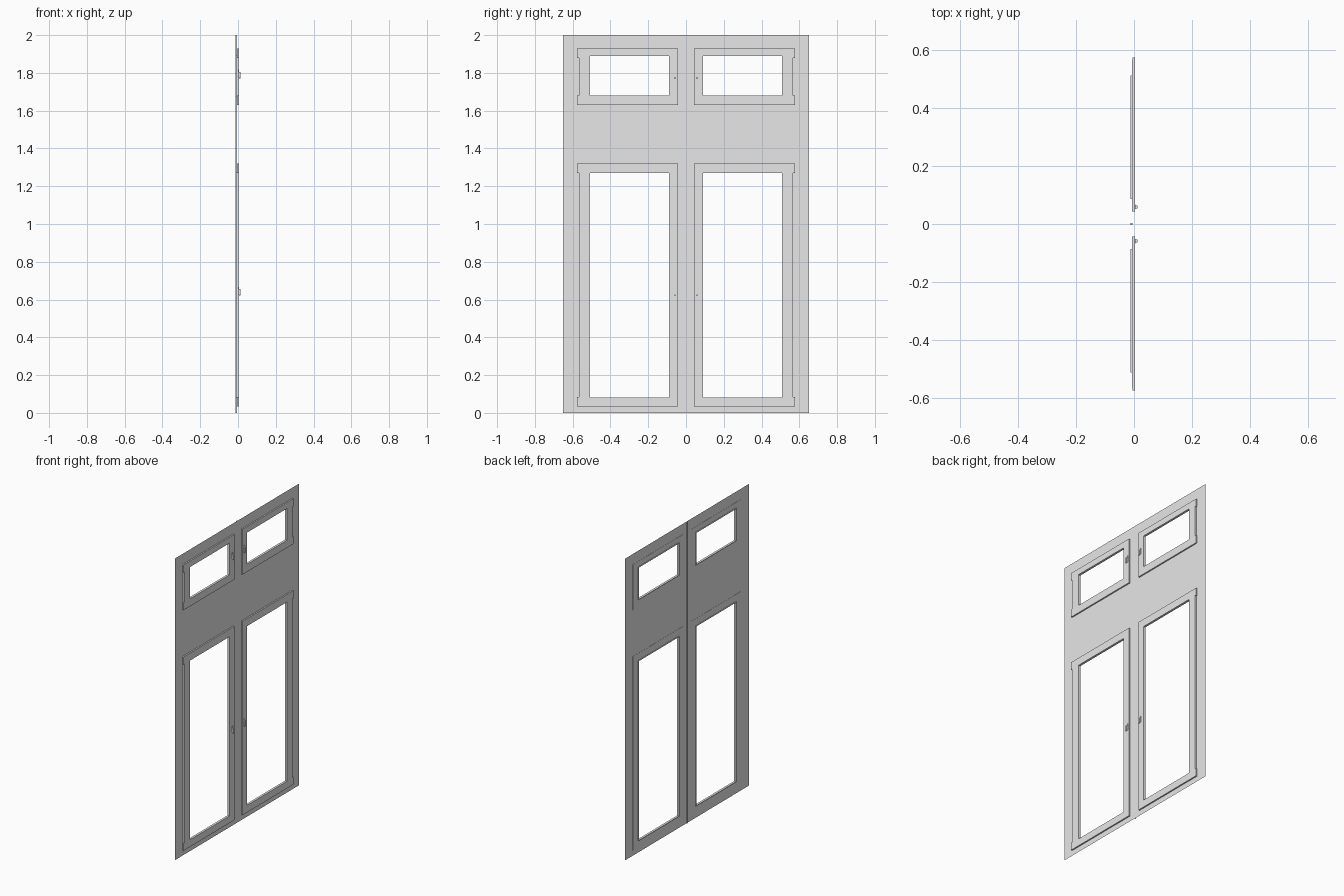
import bpy, bmesh

cube = bpy.data.objects.get("Cube")
if cube:
    bpy.data.objects.remove(cube, do_unlink=True)

grey = bpy.data.materials.new("light_grey")
grey.use_nodes = True
grey.diffuse_color = (0.8, 0.8, 0.8, 1)
grey.node_tree.nodes["Principled BSDF"].inputs["Base Color"].default_value = (0.8, 0.8, 0.8, 1)


def finish(bm, name):
    bmesh.ops.recalc_face_normals(bm, faces=bm.faces)
    mesh = bpy.data.meshes.new(name)
    bm.to_mesh(mesh)
    bm.free()
    mesh.materials.append(grey)
    obj = bpy.data.objects.new(name, mesh)
    bpy.context.collection.objects.link(obj)
    return obj


def box(name, x, y, z):
    """Box from (min, max) pairs."""
    bm = bmesh.new()
    bmesh.ops.create_cube(bm, size=1)
    for v in bm.verts:
        v.co = [sum(r) / 2 + c * (r[1] - r[0]) for r, c in zip((x, y, z), v.co)]
    return finish(bm, name)


def ring(name, x, outer, inner):
    """Rectangular frame in the yz plane; rectangles are (y0, y1, z0, z1)."""
    bm = bmesh.new()

    def loop(r, depth):
        y0, y1, z0, z1 = r
        return [bm.verts.new((depth, a, b)) for a, b in ((y0, z0), (y1, z0), (y1, z1), (y0, z1))]

    loops = [loop(outer, x[0]), loop(outer, x[1]), loop(inner, x[1]), loop(inner, x[0])]
    for k in range(4):
        a, b = loops[k], loops[(k + 1) % 4]
        for i in range(4):
            j = (i + 1) % 4
            bm.faces.new((a[i], a[j], b[j], b[i]))
    return finish(bm, name)


def flip(r, s):
    """Mirror a y range or rectangle to side s."""
    return r if s > 0 else (-r[1], -r[0], *r[2:])


# Casement outlines (outer, opening) and handle heights
windows = {
    "upper": ((0.043, 0.567, 1.63, 1.93), (0.091, 0.509, 1.68, 1.89), 1.795),
    "lower": ((0.043, 0.567, 0.035, 1.32), (0.091, 0.509, 0.082, 1.27), 0.645),
}

# Thin wall sheet: a grid of faces with the casement cells left out
ys = [-0.65, -0.567, -0.043, 0.043, 0.567, 0.65]
zs = [0, 0.035, 1.32, 1.63, 1.93, 2]
bm = bmesh.new()
grid = [[bm.verts.new((-0.006, y, z)) for z in zs] for y in ys]
for i in range(5):
    for j in range(5):
        if not (i in (1, 3) and j in (1, 3)):
            bm.faces.new((grid[i][j], grid[i + 1][j], grid[i + 1][j + 1], grid[i][j + 1]))
bmesh.ops.dissolve_limit(bm, angle_limit=0.01, verts=bm.verts, edges=bm.edges)
finish(bm, "wall_sheet")

# Narrow bead along the centre
box("centre_bead", (-0.012, -0.0055), (-0.003, 0.004), (0, 2))

for level, (outer, inner, hz) in windows.items():
    for side, s in (("left", 1), ("right", -1)):
        tag = f"{level}_{side}"
        o, n = flip(outer, s), flip(inner, s)
        # Casement frame and the thin lip around its opening
        ring(f"{tag}_casement", (-0.007, 0.003), o, n)
        e = 0.004
        lip_outer = (n[0] - e, n[1] + e, n[2] - e, n[3] + e)
        ring(f"{tag}_lip", (-0.012, -0.0065), lip_outer, n)
        # Hinges on the outer edge
        for where, z in (("bottom", (outer[2], outer[2] + 0.05)),
                         ("top", (outer[3] - 0.05, outer[3]))):
            box(f"{tag}_{where}_hinge", (-0.005, 0.004), flip((0.566, 0.576), s), z)
        # Handle: mounting plate and grip
        box(f"{tag}_handle_plate", (0.003, 0.006), flip((0.051, 0.067), s), (hz - 0.018, hz + 0.022))
        box(f"{tag}_handle_grip", (0.006, 0.012), flip((0.054, 0.064), s), (hz - 0.024, hz + 0.010))
